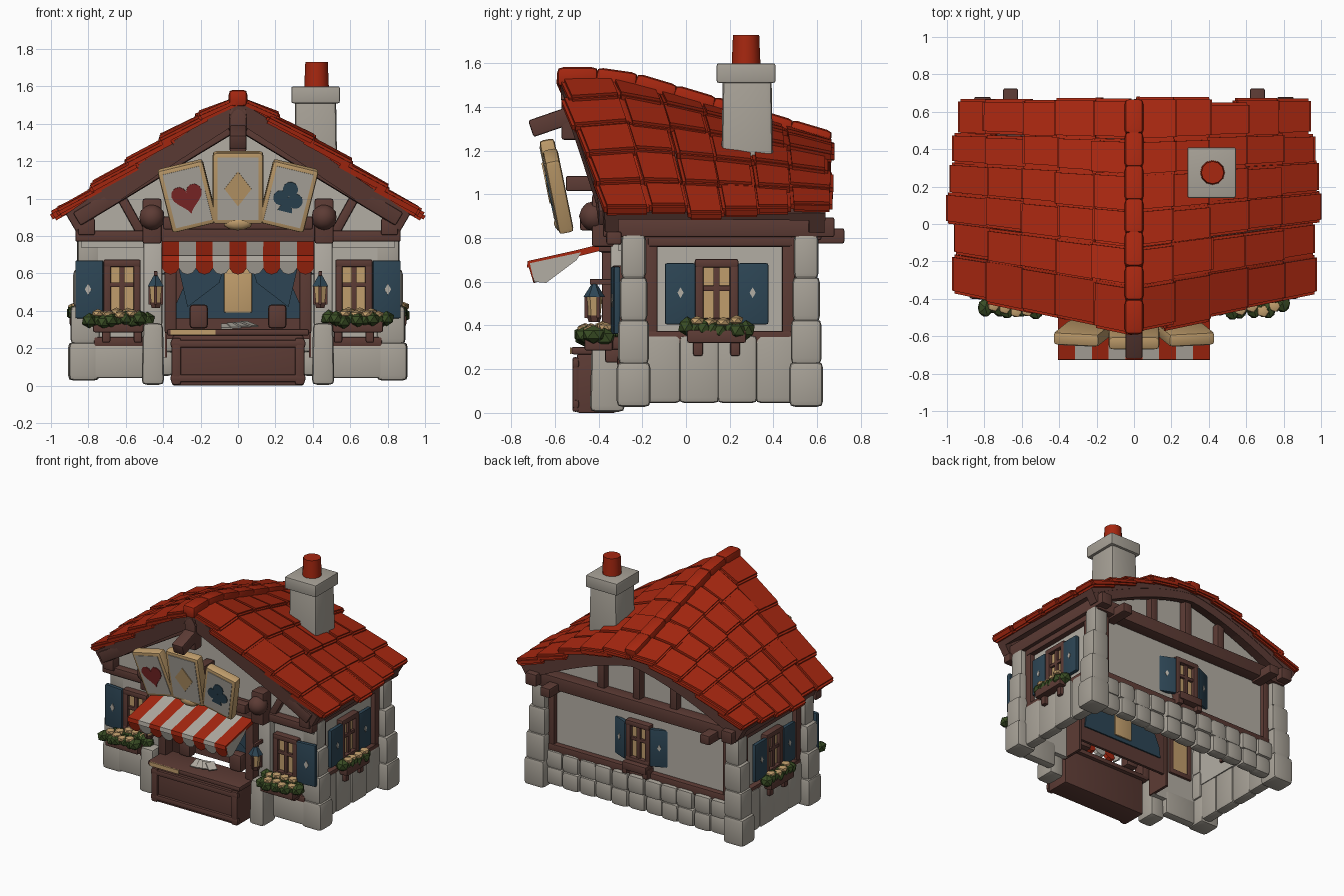
import bpy, bmesh, math, random
from mathutils import Matrix, Vector, Euler

if "Cube" in bpy.data.objects:
    bpy.data.objects.remove(bpy.data.objects["Cube"])
random.seed(4)
R = random.uniform

def material(name, c):
    m = bpy.data.materials.new(name)
    m.diffuse_color = (*c, 1)
    m.use_nodes = True
    m.node_tree.nodes["Principled BSDF"].inputs["Base Color"].default_value = m.diffuse_color
    return m
RED = material("roof red", (0.385, 0.02, 0.005))
STONE = material("stone grey", (0.39, 0.36, 0.31))
PLASTER = material("plaster", (0.45, 0.42, 0.37))
WOOD = material("dark wood", (0.108, 0.044, 0.035))
BLUE = material("slate blue", (0.026, 0.06, 0.09))
TAN = material("tan", (0.53, 0.34, 0.15))
GREEN = material("leaf green", (0.042, 0.075, 0.018))
HEART = material("heart red", (0.22, 0.022, 0.022))
I4 = Matrix.Identity(4)
T = Matrix.Translation

def finish(name, bm, mat):
    bmesh.ops.recalc_face_normals(bm, faces=bm.faces)
    me = bpy.data.meshes.new(name)
    bm.to_mesh(me); bm.free()
    me.materials.append(mat)
    ob = bpy.data.objects.new(name, me)
    bpy.context.collection.objects.link(ob)
    return ob

def box(name, c, s, mat, rot=(0, 0, 0), bev=0.012, M=I4, top=1.0):
    bm = bmesh.new()
    bmesh.ops.create_cube(bm, size=1)
    for v in bm.verts:
        k = top if v.co.z > 0 else 1
        v.co = Vector((v.co.x * s[0] * k, v.co.y * s[1] * k, v.co.z * s[2]))
    if bev:
        bmesh.ops.bevel(bm, geom=bm.edges[:], offset=min(bev, min(s) * .4), segments=2, affect='EDGES', profile=.6)
    bm.transform(M @ T(c) @ Euler(rot).to_matrix().to_4x4())
    return finish(name, bm, mat)

def beam(name, a, b, w, d, mat=WOOD, bev=.012):
    a, b = Vector(a), Vector(b)
    q = (b - a).to_track_quat('Z', 'Y')
    return box(name, (0, 0, 0), (w, d, (b - a).length), mat, bev=bev, M=T((a + b) / 2) @ q.to_matrix().to_4x4())

def prism(name, pts, y0, y1, mat, M=I4):
    """Outline in x,z pulled along y."""
    bm = bmesh.new()
    f = bm.faces.new([bm.verts.new((x, y0, z)) for x, z in pts])
    r = bmesh.ops.extrude_face_region(bm, geom=[f])
    for v in r['geom']:
        if isinstance(v, bmesh.types.BMVert):
            v.co.y = y1
    bm.transform(M)
    return finish(name, bm, mat)

def blob(name, c, s, mat, M=I4, sub=2):
    bm = bmesh.new()
    bmesh.ops.create_icosphere(bm, subdivisions=sub, radius=1)
    bm.transform(M @ T(c) @ Matrix.Diagonal((*s, 1)))
    return finish(name, bm, mat)

def cone(name, c, r1, r2, h, mat, n=16):
    bm = bmesh.new()
    bmesh.ops.create_cone(bm, cap_ends=True, segments=n, radius1=r1, radius2=r2, depth=h)
    bm.transform(T(c))
    return finish(name, bm, mat)

# ---- roof: one sagging surface, u ridge->eave, v front->back
def roof(s, u, v, d):
    y = (-0.59 + 0.21 * u) * (1 - v) + 0.65 * v
    yr = -0.59 + 1.24 * v
    ridge = 1.52 - 0.29 * max(0, (yr + 0.32) / 0.97)
    drop = u ** (1.04 + 0.45 * v)
    n = Vector((s * 0.5, 0, 0.86))
    return Vector((s * 0.945 * u, y, ridge + (0.895 - ridge) * drop)) + n * d

def patch(bm, s, u0, u1, v0, v1, lo0, hi0, lo1, hi1):
    c = [bm.verts.new(roof(s, u, v, d)) for u, v, d in (
        (u0, v0, lo0), (u1, v0, lo1), (u1, v1, lo1), (u0, v1, lo0),
        (u0, v0, hi0), (u1, v0, hi1), (u1, v1, hi1), (u0, v1, hi0))]
    for f in ((0, 1, 2, 3), (4, 5, 6, 7), (0, 1, 5, 4), (1, 2, 6, 5), (2, 3, 7, 6), (3, 0, 4, 7)):
        bm.faces.new([c[i] for i in f])

tiles, deck, raft = bmesh.new(), bmesh.new(), bmesh.new()
NR = 5
EDGE = (0, .21, .375, .53, .69, .84, 1)        # tile column limits
REACH = (0, -.01, .035, .015, 0, -.03)         # eave overhang of each column
for s in (-1, 1):
    for i in range(NR):
        for j in range(6):
            h = R(-.006, .006)
            o = R(-.008, .008)
            v0 = EDGE[j] + (R(-.015, .01) if j == 0 else o - .004)
            v1 = EDGE[j + 1] + (R(-.01, .025) if j == 5 else o + .004)
            end = 1 + REACH[j] + R(0, .008) if i == NR - 1 else (i + 1) / NR + R(0, .03)
            patch(tiles, s, max(0, i / NR - .04), end, v0, v1, -.02, .03 + h, .008, .062 + h)
    for i in range(8):
        a, b = i / 8 * .97, (i + 1) / 8 * .97
        for v in range(8):
            patch(deck, s, a, b, .012 + v * .122, .012 + (v + 1) * .122, -.035, .004, -.035, .004)
        for v0, v1 in ((.015, .075), (.915, .985)):
            patch(raft, s, a, b, v0, v1, -.10, 0, -.10, 0)
bmesh.ops.bevel(tiles, geom=tiles.edges[:], offset=.014, segments=2, affect='EDGES')
finish("roof_tiles", tiles, RED)
finish("roof_deck", deck, WOOD)
finish("edge_rafters", raft, WOOD)
for j in range(7):
    a, b = roof(1, 0, j / 7, .02), roof(1, 0, (j + 1) / 7, .02)
    a.x = b.x = 0
    beam("ridge_tile", a, b + (b - a) * .06, .1, .09, RED, bev=.028)

# ---- chimney
box("chimney_stack", (.415, .28, 1.28), (.235, .24, .52), STONE, bev=.025, top=.93)
box("chimney_cap", (.415, .275, 1.555), (.26, .27, .09), STONE)
cone("chimney_pot", (.42, .275, 1.66), .066, .06, .14, RED, 12)

# ---- walls, gables
prism("front_gable", [(-.84, .74), (.84, .74), (.84, .9), (0, 1.46), (-.84, .9)], -.31, -.27, PLASTER)
prism("back_gable", [(-.8, .3), (.8, .3), (.8, .9), (.5, 1.08), (0, 1.2), (-.5, 1.08), (-.8, .9)], .49, .53, PLASTER)
for s in (-1, 1):
    box("front_wall", (s * .6, -.27, .48), (.42, .04, .66), PLASTER, bev=0)
    box("side_wall", (s * .77, .15, .6), (.04, .8, .56), PLASTER, bev=0)
    for k in range(4):
        box("side_base_stone", (s * (.8 + R(-.006, .006)), -.115 + k * .175, .2), (.08, .182, .31), STONE, bev=.025)
    # side frames
    for y in (-.16, .47):
        box("side_frame_post", (s * .8, y, .57), (.05, .06, .5), WOOD)
    for z, h in ((.345, .06), (.785, .05)):
        box("side_frame_rail", (s * .8, .155, z), (.06, .66, h), WOOD)
    beam("eave_beam", (s * .81, -.38, .85), (s * .81, .68, .85), .09, .09)
    beam("through_beam", (s * .66, .4, .81), (s * .66, .725, .81), .08, .07)
    # stone corner columns
    for y in (-.24, .55):
        z = .03
        for k in range(4):
            w = .165 - .014 * k
            box("corner_stone", (s * (.825 - .008 * k), y, z + .1), (w + R(-.008, .01), w - .01, .205), STONE, bev=.028)
            z += .195
    # front stone piers and posts
    box("front_pier", (s * .455, -.36, .17), (.12, .16, .33), STONE, bev=.028, top=.9)
    box("front_pier_top", (s * .455, -.31, .55), (.1, .07, .46), PLASTER)
    box("front_base", (s * .64, -.28, .13), (.28, .07, .18), STONE, bev=.02)
    box("front_sill_rail", (s * .63, -.295, .235), (.28, .04, .05), WOOD)
    box("stall_post", (s * .36, -.34, .53), (.065, .09, .5), WOOD)
    beam("gable_post", (s * .46, -.38, .76), (s * .46, -.38, 1.0), .1, .1)
    blob("gable_knob", (s * .46, -.42, .9), (.07, .07, .07), WOOD)
    beam("front_tie", (s * .4, -.33, .8), (s * .87, -.33, .8), .07, .06)
    beam("gable_brace", (s * .86, -.36, .89), (s * .05, -.42, 1.38), .08, .08)
    beam("gable_strut", (s * .52, -.32, .82), (s * .62, -.32, 1.0), .06, .05)
    beam("back_brace", (s * .3, .54, .88), (s * .3, .54, 1.1), .06, .08)
    beam("back_corner_post", (s * .72, .53, .3), (s * .72, .53, .85), .05, .07)
    # lanterns
    box("lantern_arm", (s * .44, -.38, .6), (.02, .12, .025), WOOD, bev=.004)
    cone("lantern_roof", (s * .44, -.42, .56), .05, .012, .06, BLUE, 6)
    cone("lantern_glass", (s * .44, -.42, .485), .028, .038, .09, TAN, 6)
    cone("lantern_base", (s * .44, -.42, .43), .025, .035, .03, WOOD, 6)
    for k in range(3):
        a = k * 2.09 + .5
        box("lantern_bar", (s * .44 + .036 * math.cos(a), -.42 + .036 * math.sin(a), .485), (.016, .016, .1), WOOD, bev=0)

# ---- back framing and stone base
beam("back_tie", (-.84, .57, .84), (.84, .57, .84), .1, .1)
beam("back_sill", (-.75, .54, .32), (.75, .54, .32), .06, .07)
beam("back_king_post", (0, .54, .88), (0, .54, 1.2), .06, .1)
for row in range(2):
    for k in range(11):
        box("back_base_stone", (-.68 + k * .136 + R(-.01, .01), .55 + R(-.01, .01), .12 + row * .125),
            (.138, .09, .135), STONE, bev=.032)

# ---- windows: local frame faces -y, centred on x, z = window centre
def window(M, shutters, planter=True, angle=.12):
    box("window_glass", (0, .015, 0), (.15, .065, .25), TAN, bev=0, M=M)
    for s in (-1, 1):
        box("window_jamb", (s * .08, .005, 0), (.04, .1, .29), WOOD, M=M)
        box("window_rail", (0, .005, s * .135), (.2, .105, .04), WOOD, M=M)
    box("window_mullion", (0, -.022, 0), (.028, .025, .26), WOOD, bev=.004, M=M)
    box("window_bar", (0, -.022, .02), (.15, .025, .024), WOOD, bev=.004, M=M)
    for s in shutters:
        H = M @ T((s * .095, -.035, 0)) @ Matrix.Rotation(s * angle, 4, 'Z')
        box("shutter", (s * .072, 0, -.005), (.14, .03, .28), BLUE, M=H, bev=.01)
        prism("shutter_cutout", [(s * .07 + x, z) for x, z in ((0, -.025), (.014, 0), (0, .025), (-.014, 0))], -.019, -.015, PLASTER, H)
    D = .11 if planter else .09
    box("window_shelf", (0, -D / 2, -.2 if planter else -.17), (.27 if planter else .2, D, .06), WOOD, M=M)
    for s in (-1, 1):
        box("shelf_bracket", (s * .085, -.04, -.255 if planter else -.2), (.045, .08, .07), WOOD, M=M)
    if planter:
        for k in range(8):
            blob("leaves", (-.135 + k * .0385, -.07 + R(-.015, .01), -.165 + R(-.012, .012)), (.045, .05, .045), GREEN, M, 1)
        for k in range(4):
            blob("flower", (-.09 + k * .06, -.08 + R(-.015, .01), -.135 + R(-.008, .012)), (.036, .036, .024), TAN, M, 1)

for s in (-1, 1):
    window(T((s * .62, -.29, .52)), ())
    window(T((s * .79, .14, .55)) @ Matrix.Rotation(s * math.pi / 2, 4, 'Z'), (-1, 1), angle=0)
    # front planters and outer shutters stand further out
    H = T((s * .72, -.33, .515)) @ Matrix.Rotation(s * .1, 4, 'Z')
    box("front_shutter", (s * .075, 0, 0), (.15, .03, .31), BLUE, M=H, bev=.01)
    prism("front_shutter_cutout", [(s * .08 + x, z) for x, z in ((0, -.03), (.018, 0), (0, .03), (-.018, 0))], -.019, -.015, PLASTER, H)
    box("front_planter", (s * .64, -.4, .315), (.27, .13, .06), WOOD)
    for k in range(8):
        blob("front_leaves", (s * .66 - .135 + k * .0385, -.44 + R(-.025, .02), .35 + R(-.01, .01)), (.045, .055, .042), GREEN, sub=1)
    for k in range(4):
        blob("front_flower", (s * .66 - .09 + k * .06, -.45 + R(-.02, .015), .378 + R(-.005, .01)), (.036, .036, .024), TAN, sub=1)
window(T((0, .53, .55)) @ Matrix.Rotation(math.pi, 4, 'Z'), (-1, 1), False, .4)

# ---- market stall: counter, interior, lintel
box("counter_body", (0, -.41, .135), (.7, .18, .27), WOOD)
box("counter_top", (0, -.41, .285), (.76, .23, .035), WOOD)
box("counter_trim", (-.24, -.527, .285), (.24, .008, .03), TAN, bev=0)
for z in (.04, .225):
    box("counter_rail", (0, -.505, z), (.72, .03, .04), WOOD)
for x in (-.33, .33):
    box("counter_stile", (x, -.505, .13), (.05, .03, .25), WOOD)
box("stall_lintel", (0, -.35, .77), (.82, .1, .07), WOOD)
arch = [(.34 * math.cos(a * math.pi / 12), .36 + .32 * math.sin(a * math.pi / 12)) for a in range(13)]
box("stall_back_board", (0, -.14, .5), (.78, .02, .5), WOOD, bev=0)
prism("stall_drape", arch, -.17, -.12, BLUE)
box("stall_centre_panel", (0, -.145, .51), (.15, .07, .24), TAN, bev=.01)
for s in (-1, 1):
    box("stall_seat", (s * .21, -.3, .37), (.1, .08, .13), WOOD, bev=.025)
    prism("drape_wing", [(s * .33, .68), (s * .06, .68), (s * .1, .55), (s * .27, .42)], -.25, -.235, BLUE)
    box("stall_side", (s * .39, -.2, .45), (.02, .18, .6), WOOD, bev=0)
for k in range(4):
    box("card_on_counter", (-.06 + k * .04, -.4, .318 + k * .004), (.06, .08, .008), PLASTER, rot=(.3, 0, k * .3), bev=0)

# ---- striped awning
for k in range(9):
    x, m = -.36 + k * .09, (RED, PLASTER)[k % 2]
    S = T((x, 0, 0)) @ Matrix.Rotation(math.pi / 2, 4, 'Z')
    prism("awning_stripe", [(-.38, .775), (-.5, .745), (-.725, .695), (-.728, .665), (-.5, .715), (-.38, .745)], -.045, .045, m, S)
    scallop = [(-.045, .68), (-.045, .625), (-.028, .6), (0, .59), (.028, .6), (.045, .625), (.045, .68)]
    V = T((x, -.725, .69)) @ Matrix.Rotation(.3, 4, 'X') @ T((0, .725, -.69))
    prism("awning_scallop", scallop, -.727, -.70, m, V)
for s in (-1, 1):
    prism("awning_cheek", [(-.48, .735), (-.715, .685), (-.695, .6), (-.64, .595), (-.5, .7)], -.006, .006, PLASTER,
          T((s * .4, 0, 0)) @ Matrix.Rotation(math.pi / 2, 4, 'Z'))

# ---- playing card sign
def circle(cx, cz, r):
    return [(cx + r * math.cos(a * math.pi / 8), cz + r * math.sin(a * math.pi / 8)) for a in range(16)]
heart = []
for a in range(24):
    t = a * math.pi / 12
    heart.append((.0052 * 16 * math.sin(t) ** 3, .0055 * (13 * math.cos(t) - 5 * math.cos(2 * t) - 2 * math.cos(3 * t) - math.cos(4 * t))))
symbols = [(HEART, [heart]), (TAN, [[(0, -.095), (.072, 0), (0, .095), (-.072, 0)]]),
           (BLUE, [circle(0, .045, .04), circle(-.04, -.012, .04), circle(.04, -.012, .04),
                   [(-.04, -.08), (.04, -.08), (.012, 0), (-.012, 0)]])]
for k, (m, shapes) in enumerate(symbols):
    s = k - 1
    M = T((s * .27, -.6 + .015 * abs(s), 1.06 - .045 * abs(s))) @ Matrix.Rotation(.2, 4, 'X') @ Matrix.Rotation(s * .24, 4, 'Y')
    w, h = (.27, .39) if s == 0 else (.25, .35)
    box("card_frame", (0, 0, 0), (w, .07, h), TAN, M=M, bev=.02)
    box("card_face", (0, -.034, 0), (w - .05, .009, h - .05), PLASTER, M=M, bev=0)
    for p in shapes:
        prism("card_symbol", p, -.044, -.038, m, M)
blob("sign_ornament", (0, -.57, .87), (.08, .035, .04), TAN)
beam("sign_support", (-.4, -.45, .87), (.4, -.45, .87), .07, .07)
beam("sign_bracket", (0, -.32, 1.05), (0, -.55, 1.05), .07, .07)
beam("gable_king_post", (0, -.53, 1.25), (0, -.53, 1.48), .09, .08)
beam("king_post_tip", (0, -.45, 1.39), (0, -.71, 1.3), .09, .08)
beam("gable_collar", (-.5, -.36, .82), (.5, -.36, .82), .08, .09)

# ---- soft shading with crisp edges
bpy.ops.object.select_all(action='SELECT')
bpy.context.view_layer.objects.active = bpy.context.scene.objects["roof_deck"]
bpy.ops.object.shade_smooth_by_angle(angle=math.radians(35))
